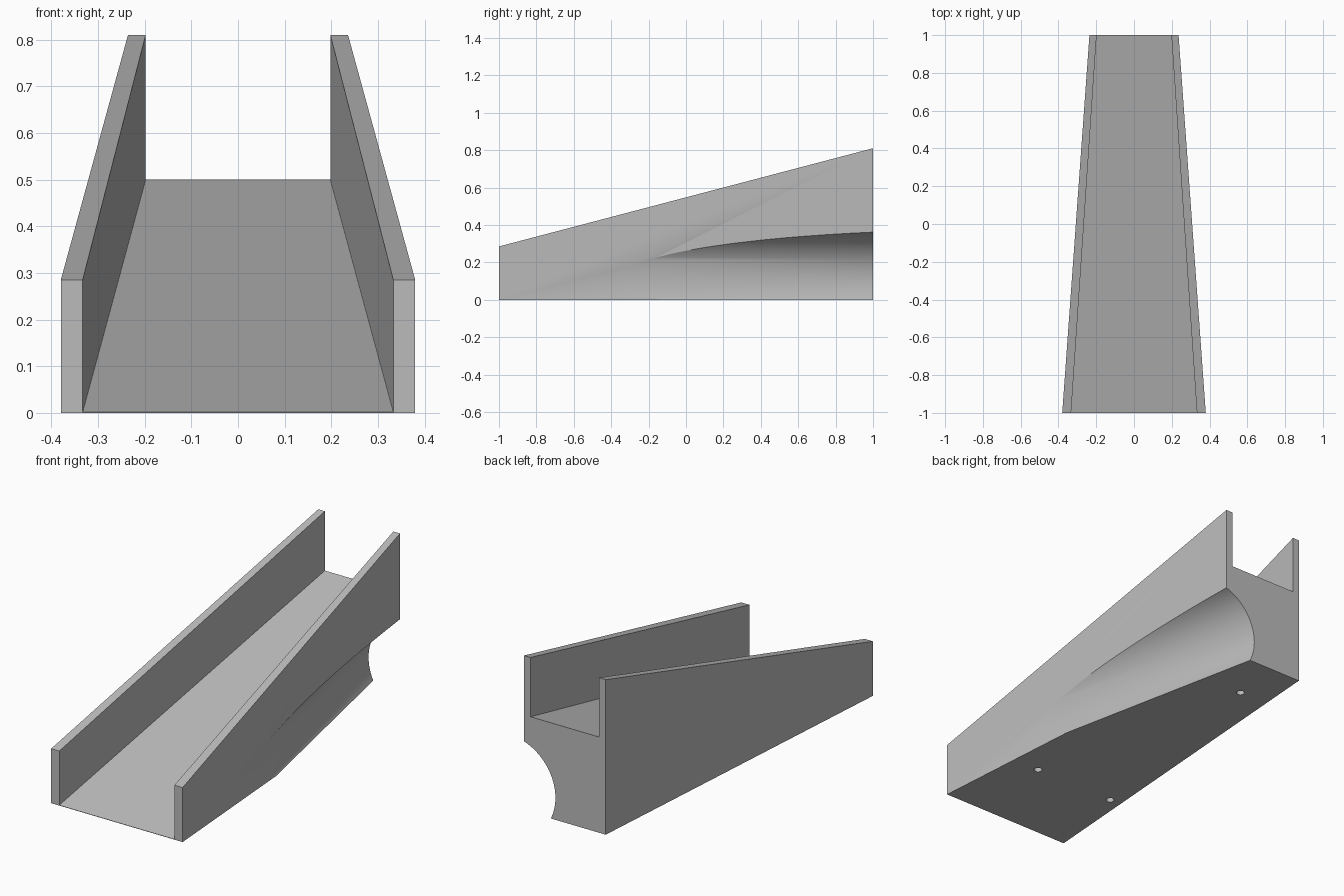
import bpy, bmesh, math
from mathutils import Vector

cube = bpy.data.objects.get("Cube")
if cube:
    bpy.data.objects.remove(cube, do_unlink=True)

grey = bpy.data.materials.new("plain grey")
grey.use_nodes = True
colour = (0.5, 0.5, 0.5, 1)
grey.diffuse_color = colour
grey.node_tree.nodes["Principled BSDF"].inputs["Base Color"].default_value = colour


def add_object(name, bm):
    mesh = bpy.data.meshes.new(name)
    bm.to_mesh(mesh)
    bm.free()
    mesh.materials.append(grey)
    obj = bpy.data.objects.new(name, mesh)
    bpy.context.collection.objects.link(obj)
    return obj


def channel_section(bm, y, outer, inner, floor, top):
    """U-shaped cross-section of the chute at depth y."""
    half = [(outer, 0), (outer, top), (inner, top), (inner, floor)]
    points = half + [(-x, z) for x, z in reversed(half)]
    return [bm.verts.new((x, y, z)) for x, z in points]


def cut_cylinder(target, start, end, radius, sides):
    """Subtract a cylinder running between two points."""
    start, end = Vector(start), Vector(end)
    axis = end - start
    bm = bmesh.new()
    bmesh.ops.create_cone(bm, cap_ends=True, segments=sides, radius1=radius,
                          radius2=radius, depth=axis.length)
    cutter = add_object("cutter", bm)
    cutter.hide_render = True
    cutter.location = (start + end) / 2
    cutter.rotation_euler = axis.to_track_quat('Z', 'Y').to_euler()
    mod = target.modifiers.new("cut", 'BOOLEAN')
    mod.operation = 'DIFFERENCE'
    mod.solver = 'EXACT'
    mod.object = cutter
    bpy.context.view_layer.update()
    bpy.ops.object.modifier_apply(modifier=mod.name)
    bpy.data.objects.remove(cutter, do_unlink=True)


# Tapered chute: sloping floor between two side walls
bm = bmesh.new()
front = channel_section(bm, -1, 0.38, 0.333, 0.002, 0.285)
back = channel_section(bm, 1, 0.236, 0.198, 0.5, 0.81)
bm.faces.new(front)
bm.faces.new(back)
for i in range(len(front)):
    j = (i + 1) % len(front)
    bm.faces.new((front[i], front[j], back[j], back[i]))
bmesh.ops.recalc_face_normals(bm, faces=bm.faces)
chute = add_object("tapered_chute", bm)
bpy.ops.object.select_all(action='DESELECT')
bpy.context.view_layer.objects.active = chute
chute.select_set(True)

# Round slanting groove in the left flank, open at the back
slope = -0.207
cut_cylinder(chute, (0.32 - 1.6 * slope, -0.6, 0.115),
             (0.32 + 0.5 * slope, 1.5, 0.115), 0.26, 96)

# Small blind fixing holes in the underside
for x, y in ((0.19, -0.52), (-0.28, -0.52), (-0.09, 0.72)):
    cut_cylinder(chute, (x, y, -0.1), (x, y, 0.06), 0.02, 24)

bpy.ops.object.shade_smooth_by_angle(angle=math.radians(25))
